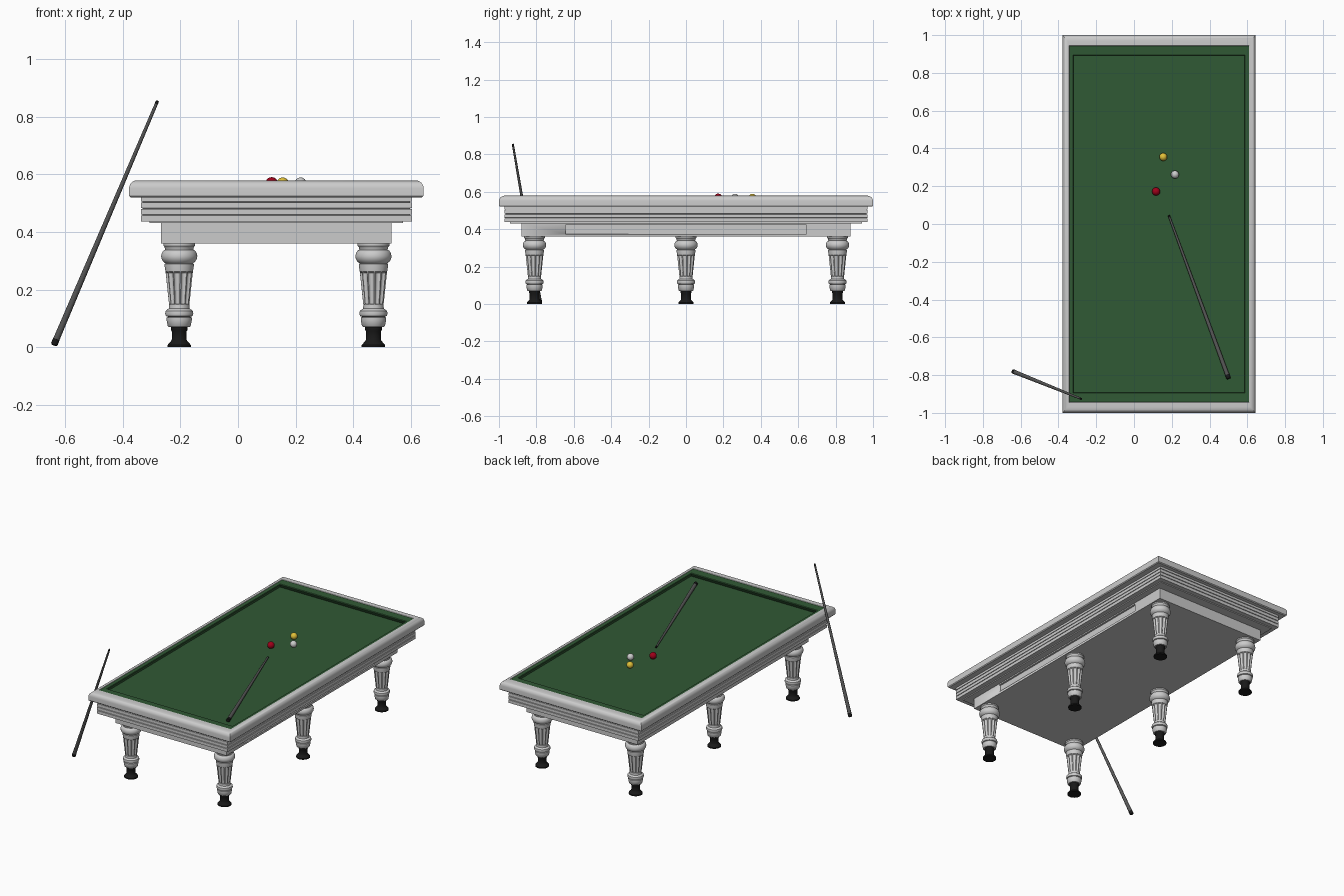
import bpy, bmesh, math
from mathutils import Vector

if "Cube" in bpy.data.objects:
    bpy.data.objects.remove(bpy.data.objects["Cube"])

CX = 0.133  # table centre in x


def material(name, r, g, b):
    m = bpy.data.materials.new(name)
    m.diffuse_color = (r, g, b, 1)
    m.use_nodes = True
    m.node_tree.nodes["Principled BSDF"].inputs["Base Color"].default_value = m.diffuse_color
    return m


GREEN = material("green_cloth", 0.03, 0.1, 0.035)
BLACK = material("black", 0.01, 0.01, 0.01)
WOOD = material("dark_grey", 0.1, 0.1, 0.1)
RED = material("red", 0.35, 0.0, 0.01)
YELLOW = material("yellow", 0.75, 0.53, 0.04)
WHITE = material("white", 0.8, 0.8, 0.8)


def make(name, verts, faces, mat=None, loc=(0, 0, 0), angle=35):
    me = bpy.data.meshes.new(name)
    me.from_pydata(verts, [], faces)
    bm = bmesh.new()
    bm.from_mesh(me)
    bmesh.ops.recalc_face_normals(bm, faces=bm.faces)
    bm.to_mesh(me)
    bm.free()
    ob = bpy.data.objects.new(name, me)
    bpy.context.collection.objects.link(ob)
    ob.location = loc
    if mat:
        me.materials.append(mat)
    bpy.ops.object.select_all(action='DESELECT')
    ob.select_set(True)
    bpy.context.view_layer.objects.active = ob
    bpy.ops.object.shade_smooth_by_angle(angle=math.radians(angle))
    return ob


def bridge(rings, n, closed):
    """Quads joining successive rings of n vertices; caps or a closed loop."""
    faces = []
    for i in range(rings if closed else rings - 1):
        a, b = i * n, (i + 1) % rings * n
        faces += [(a + j, a + (j + 1) % n, b + (j + 1) % n, b + j) for j in range(n)]
    if not closed:
        faces += [tuple(range(n)), tuple(range((rings - 1) * n, rings * n))]
    return faces


def rect_loft(name, profile, mat=None, closed=False):
    """Sweep a profile of (half x, half y, z) round the table."""
    verts = [(sx * hx, sy * hy, z) for hx, hy, z in profile
             for sx, sy in ((-1, -1), (1, -1), (1, 1), (-1, 1))]
    return make(name, verts, bridge(len(profile), 4, closed), mat, (CX, 0, 0))


def lathe(name, profile, n, mat=None, loc=(0, 0, 0), flute=()):
    """Revolve (radius, z, flute depth) rings about z."""
    verts = []
    for r, z, *d in profile:
        for j in range(n):
            k = r - (d[0] * flute[j % len(flute)] if d else 0)
            a = 2 * math.pi * (j + 0.5) / n
            verts.append((k * math.cos(a), k * math.sin(a), z))
    return make(name, verts, bridge(len(profile), n, False), mat, loc)


# Rail with rounded outer shoulder
rail = [(0.468, 0.935, 0.52), (0.506, 0.995, 0.52), (0.511, 1.0, 0.525)]
for i in range(7):
    t = math.pi / 2 * i / 6
    rail.append((0.483 + 0.028 * math.cos(t), 0.968 + 0.032 * math.cos(t),
                 0.551 + 0.028 * math.sin(t)))
rail += [(0.476, 0.945, 0.579), (0.468, 0.935, 0.565)]
rect_loft("rail", rail, closed=True)

# Cloth cushion and bed
rect_loft("cushion", [(0.476, 0.945, 0.577), (0.455, 0.895, 0.574), (0.4525, 0.892, 0.570),
                      (0.464, 0.905, 0.547), (0.476, 0.945, 0.547)], GREEN, True)
rect_loft("bed", [(0.474, 0.942, 0.522), (0.474, 0.942, 0.547)], GREEN)

# Apron with moulded grooves
apron = [(0.43, 0.93, 0.431), (0.44, 0.94, 0.431), (0.44, 0.94, 0.437), (0.47, 0.97, 0.437)]
for z in (0.459, 0.481, 0.504):
    apron += [(0.47, 0.97, z - 0.002), (0.464, 0.964, z - 0.001),
              (0.464, 0.964, z + 0.001), (0.47, 0.97, z + 0.002)]
apron += [(0.47, 0.97, 0.5205)]
rect_loft("apron", apron)

# Skirt with a recessed tray on the right side
skirt = rect_loft("skirt", [(0.40, 0.88, 0.36), (0.40, 0.88, 0.432)])
cutter = rect_loft("tray_cutter", [(0.02, 0.645, 0.375), (0.02, 0.645, 0.423)])
cutter.location.x = CX + 0.40 + 0.008
cutter.hide_render = True
cutter.hide_viewport = True
mod = skirt.modifiers.new("tray", 'BOOLEAN')
mod.operation = 'DIFFERENCE'
mod.solver = 'EXACT'
mod.object = cutter

# Legs: turned, fluted shaft on black feet
leg = [(0.036, 0.07), (0.040, 0.074), (0.044, 0.095), (0.044, 0.103), (0.038, 0.105),
       (0.046, 0.108), (0.049, 0.116), (0.047, 0.126), (0.041, 0.131), (0.036, 0.134),
       (0.035, 0.148), (0.0355, 0.150, 0.006), (0.047, 0.258, 0.007), (0.0475, 0.262),
       (0.051, 0.284), (0.051, 0.289), (0.047, 0.291), (0.055, 0.296), (0.061, 0.306),
       (0.063, 0.316), (0.060, 0.328), (0.054, 0.336), (0.049, 0.338), (0.051, 0.348),
       (0.055, 0.352), (0.055, 0.361)]
foot = [(0.041, 0.0), (0.041, 0.007), (0.036, 0.013), (0.028, 0.022), (0.026, 0.026),
        (0.026, 0.055), (0.029, 0.06), (0.029, 0.072)]
for sx, side in ((-1, "left"), (1, "right")):
    for y, row in ((-0.81, "front"), (0, "middle"), (0.81, "back")):
        p = (CX + 0.337 * sx, y, 0)
        lathe(f"{row}_{side}_leg", leg, 72, None, p, (0, 0, 0.8, 1, 1, 0.8))
        lathe(f"{row}_{side}_foot", foot, 32, BLACK, p)


# Cues: tapered shaft with black butt cap and tip
def cue(name, butt, tip):
    butt, tip = Vector(butt), Vector(tip)
    rot = (tip - butt).to_track_quat('Z', 'Y')
    L = (tip - butt).length
    parts = (("butt_cap", [(0.008, 0), (0.012, 0.004), (0.012, 0.025)], BLACK),
             ("shaft", [(0.0113, 0.024), (0.0055, L - 0.011)], WOOD),
             ("tip", [(0.0057, L - 0.012), (0.0055, L - 0.002), (0.004, L)], BLACK))
    for part, prof, mat in parts:
        ob = lathe(f"{name}_{part}", prof, 20, mat, butt)
        ob.rotation_mode = 'QUATERNION'
        ob.rotation_quaternion = rot


cue("lying_cue", (0.502, -0.82, 0.559), (0.184, 0.046, 0.557))
cue("leaning_cue", (-0.639, -0.781, 0.007), (-0.279, -0.926, 0.855))

# Balls
for name, x, y, r, mat in (("red_ball", 0.117, 0.172, 0.0215, RED),
                           ("yellow_ball", 0.155, 0.355, 0.021, YELLOW),
                           ("white_ball", 0.217, 0.262, 0.021, WHITE)):
    bpy.ops.mesh.primitive_uv_sphere_add(segments=32, ring_count=16, radius=r,
                                         location=(x, y, 0.547 + r))
    ball = bpy.context.object
    ball.name = name
    ball.data.materials.append(mat)
    bpy.ops.object.shade_smooth()
